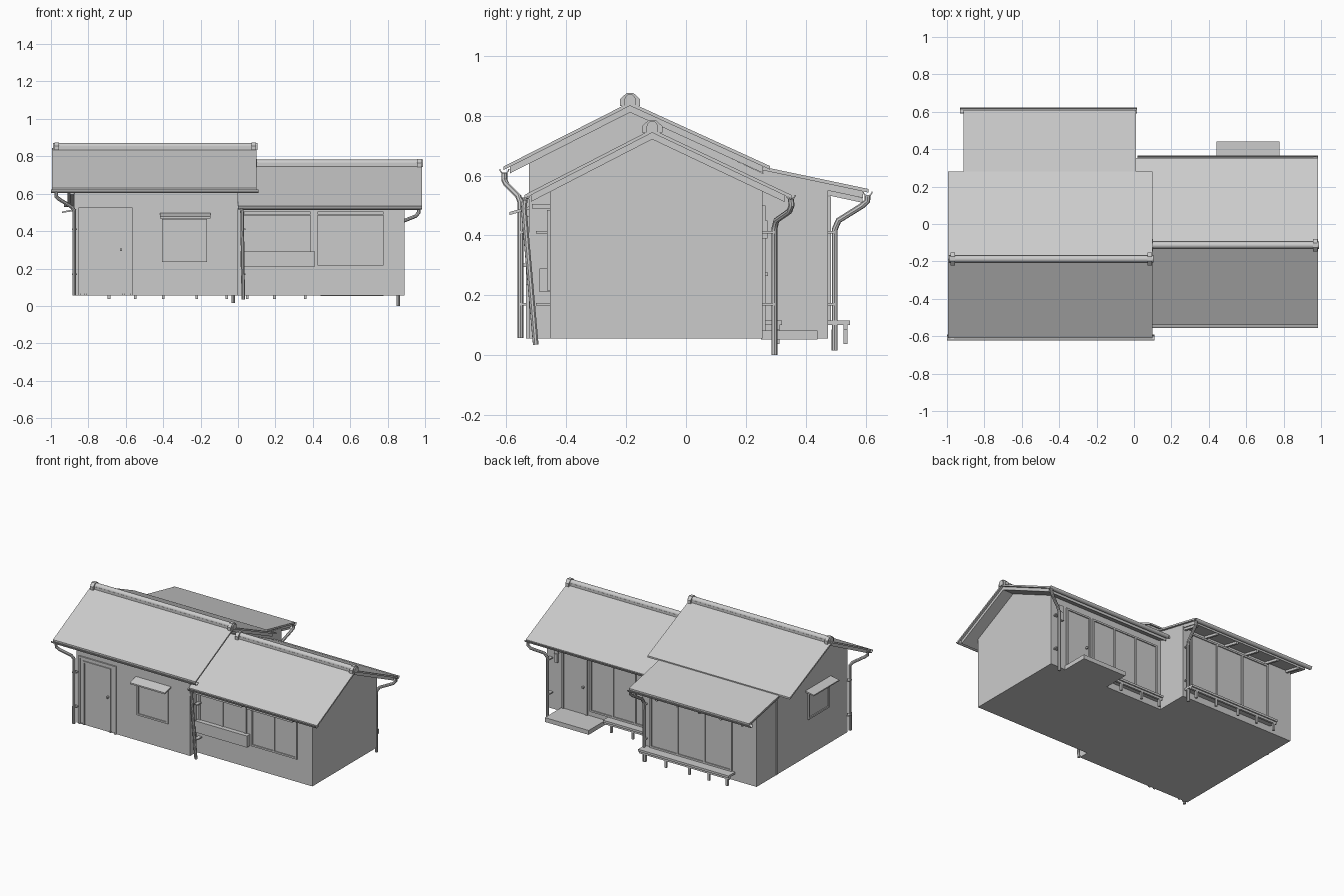
import bpy, bmesh, math

cube = bpy.data.objects.get("Cube")
if cube:
    bpy.data.objects.remove(cube)

grey = bpy.data.materials.new("plain_grey")
grey.use_nodes = True
grey.diffuse_color = (0.6, 0.6, 0.6, 1)
grey.node_tree.nodes["Principled BSDF"].inputs["Base Color"].default_value = (0.6, 0.6, 0.6, 1)


def prism(name, profile, x0, x1):
    """Extrude a (y, z) profile along x."""
    bm = bmesh.new()
    face = bm.faces.new([bm.verts.new((x0, y, z)) for y, z in profile])
    ext = bmesh.ops.extrude_face_region(bm, geom=[face])
    moved = [v for v in ext["geom"] if isinstance(v, bmesh.types.BMVert)]
    bmesh.ops.translate(bm, vec=(x1 - x0, 0, 0), verts=moved)
    bmesh.ops.recalc_face_normals(bm, faces=bm.faces)
    mesh = bpy.data.meshes.new(name)
    bm.to_mesh(mesh)
    bm.free()
    mesh.materials.append(grey)
    obj = bpy.data.objects.new(name, mesh)
    bpy.context.collection.objects.link(obj)
    return obj


def box(name, x, y, z):
    return prism(name, [(y[0], z[0]), (y[1], z[0]), (y[1], z[1]), (y[0], z[1])], *x)


def smooth(obj):
    bpy.ops.object.select_all(action="DESELECT")
    obj.select_set(True)
    bpy.context.view_layer.objects.active = obj
    bpy.ops.object.shade_smooth_by_angle(angle=math.radians(40))


def slab(name, line, thick, x, drop=0):
    """Roof layer following a (y, z) line."""
    top = [(y, z - drop) for y, z in line]
    bottom = [(y, z - drop - thick) for y, z in reversed(line)]
    return prism(name, top + bottom, *x)


def roof(name, line, x):
    slab(name + "_sheet", line, 0.012, x)
    # Inner boarding is set back from the edges
    inner = list(line)
    for i, j in ((0, 1), (-1, -2)):
        (ay, az), (by, bz) = line[i], line[j]
        inner[i] = (ay + (by - ay) * 0.05, az + (bz - az) * 0.05)
    slab(name + "_boarding", inner, 0.022, (x[0] + 0.015, x[1] - 0.015), 0.012)


def ridge(name, y, z, x):
    prism(name + "_base", [(y - .02, z - .012), (y + .02, z - .012),
                           (y + .02, z + .008), (y - .02, z + .008)], *x)
    ring = [(y + .019 * math.cos(a * math.pi / 6), z + .008 + .019 * math.sin(a * math.pi / 6))
            for a in range(12)]
    smooth(prism(name + "_roll", ring, *x))
    ornament = [(-.034, -.012), (.034, -.012), (.034, .01), (.012, .03), (-.012, .03), (-.034, .01)]
    for side, ex in (("right", x[0] + .02), ("left", x[1] - .02)):
        prism(f"{name}_end_{side}", [(y + a, z + b) for a, b in ornament], ex - .012, ex + .012)


def gutter(name, y, z, x):
    angles = [math.pi + math.pi * i / 8 for i in range(9)]
    arc = [(y + .017 * math.cos(a), z + .017 * math.sin(a)) for a in angles]
    arc += [(y + .013 * math.cos(a), z + .013 * math.sin(a)) for a in reversed(angles)]
    smooth(prism(name, arc, *x))


def downpipe(name, points, wall_y):
    """Bent round pipe with two wall brackets."""
    curve = bpy.data.curves.new(name, "CURVE")
    curve.dimensions = "3D"
    curve.bevel_depth = 0.01
    curve.bevel_resolution = 2
    curve.use_fill_caps = True
    spline = curve.splines.new("POLY")
    spline.points.add(len(points) - 1)
    for p, co in zip(spline.points, points):
        p.co = (*co, 1)
    curve.materials.append(grey)
    obj = bpy.data.objects.new(name, curve)
    bpy.context.collection.objects.link(obj)
    bpy.ops.object.select_all(action="DESELECT")
    obj.select_set(True)
    bpy.context.view_layer.objects.active = obj
    bpy.ops.object.convert(target="MESH")
    smooth(bpy.context.object)
    x, y, _ = points[-1]
    for z in (.17, .41):
        box(name + "_bracket", (x - .013, x + .013), sorted((y, wall_y)), (z - .004, z + .004))


def opening(name, wall, sign, u, z, panes=1, side=False, bottom=True):
    """Frame and thin panes standing on a wall that faces sign along y, or x if side."""
    def part(label, a, b, depth):
        d = sorted((wall - sign * .005, wall + sign * depth))
        box(f"{name}_{label}", *((d, a, b) if side else (a, d, b)))
    w = .012
    part("head", u, (z[1] - w, z[1]), .01)
    if bottom:
        part("sill", u, (z[0], z[0] + w), .01)
    step = (u[1] - u[0] - w) / panes
    for i in range(panes + 1):
        a = u[0] + step * i
        part("post", (a, a + w), z, .01)
        if i < panes:
            part("pane", (a + w, a + step), (z[0] + w, z[1] - w), .003)


def bench(name, x, y, legs):
    box(name + "_seat", x, y, (.1, .115))
    box(name + "_rail", x, (y[1] - .022, y[1] - .008), (.085, .1))
    for lx in legs:
        box(name + "_leg", (lx - .007, lx + .007), (y[1] - .022, y[1] - .008), (.037, .1))


# Walls of the tall house with its rear extension, and of the low wing
prism("main_walls", [(-.525, .055), (.475, .055), (.475, .56), (.26, .606),
                     (-.185, .813), (-.525, .642)], -.875, 0)
prism("wing_walls", [(-.455, .055), (.255, .055), (.255, .55),
                     (-.113, .723), (-.455, .548)], 0, .89)
box("corner_post", (-.88, -.87), (.25, .26), (.055, .6))

# Roofs
roof("main_roof", [(-.61, .63), (-.187, .845), (.28, .632)], (-.995, .1))
roof("wing_roof", [(-.54, .535), (-.113, .755), (.352, .535)], (.0, .985))
roof("extension_roof", [(.24, .633), (.61, .555)], (-.912, .012))
ridge("main_ridge", -.187, .845, (-.99, .105))
ridge("wing_ridge", -.113, .755, (.07, .99))

# Rafters beneath the eaves
for i in range(6):
    rx = -.85 + i * .165
    slab("extension_rafter", [(.46, .587), (.59, .559)], .016, (rx, rx + .015), .034)

# Gutters and downpipes
gutter("main_gutter", -.607, .622, (-1, .11))
gutter("wing_front_gutter", -.538, .533, (0, .985))
gutter("wing_back_gutter", .35, .535, (.02, .985))
gutter("extension_gutter", .607, .547, (-.93, .015))
downpipe("main_downpipe", [(-.972, -.607, .61), (-.972, -.607, .585), (-.955, -.6, .57),
                           (-.89, -.56, .53), (-.875, -.553, .51), (-.875, -.553, .057)], -.52)
downpipe("wing_front_downpipe", [(.02, -.538, .525), (.022, -.542, .49), (.028, -.502, .035)], -.45)
downpipe("wing_back_downpipe", [(.967, .35, .525), (.967, .353, .5), (.95, .345, .48),
                                (.875, .302, .45), (.857, .295, .42), (.857, .295, 0)], .25)
downpipe("extension_downpipe", [(.003, .607, .535), (.003, .606, .515), (-.002, .59, .5),
                                (-.02, .51, .45), (-.025, .497, .42), (-.025, .497, .015)], .47)

# Front of the tall house: door surround, door, knob, window and awning
opening("entry_surround", -.525, -1, (-.852, -.565), (.055, .527), bottom=False)
opening("entry_door", -.525, -1, (-.82, -.605), (.057, .5), bottom=False)
box("entry_knob", (-.632, -.62), (-.545, -.52), (.294, .306))
opening("front_window", -.525, -1, (-.405, -.165), (.235, .465))
prism("front_awning", [(-.52, .498), (-.59, .478), (-.59, .468), (-.52, .487)], -.418, -.148)

# Window and awning on the right-hand end wall
opening("side_window", -.875, -1, (-.315, -.085), (.31, .49), side=True)
awning = prism("side_awning", [(-.87, .518), (-.94, .505), (-.94, .497), (-.87, .508)], .06, .34)
awning.rotation_euler.z = math.pi / 2
for v in awning.data.vertices:
    v.co = (-v.co.x, -v.co.y, v.co.z)
awning.rotation_euler.z = 0
for v in awning.data.vertices:
    v.co = (-v.co.y, v.co.x, v.co.z)
awning.data.update()

# Front of the wing: two wide windows, ledges and a planter box
for u in ((.02, .387), (.425, .777)):
    opening("wing_window", -.455, -1, u, (.215, .485), 2)
    box("wing_window_ledge", u, (-.515, -.45), (.49, .505))
box("planter", (.012, .412), (-.49, -.45), (.21, .29))

# Back of the wing: door, sliding panels, step, bench and wall meter
opening("back_door", .255, 1, (.575, .77), (.057, .5), bottom=False)
box("back_door_knob", (.6, .612), (.25, .274), (.264, .276))
opening("back_panels", .255, 1, (.03, .555), (.115, .5), 3)
box("back_step", (.44, .777), (.25, .44), (.052, .082))
bench("wing_bench", (.03, .415), (.25, .32), (.05, .195, .36))
box("wall_meter", (.8, .825), (.25, .272), (.39, .45))
box("wall_meter_hood", (.797, .828), (.25, .265), (.45, .5))

# Back of the extension: sliding panels and bench
opening("extension_panels", .475, 1, (-.69, -.06), (.115, .53), 3)
bench("extension_bench", (-.71, -.015), (.47, .548), (-.06, -.22, -.4, -.55, -.69))
